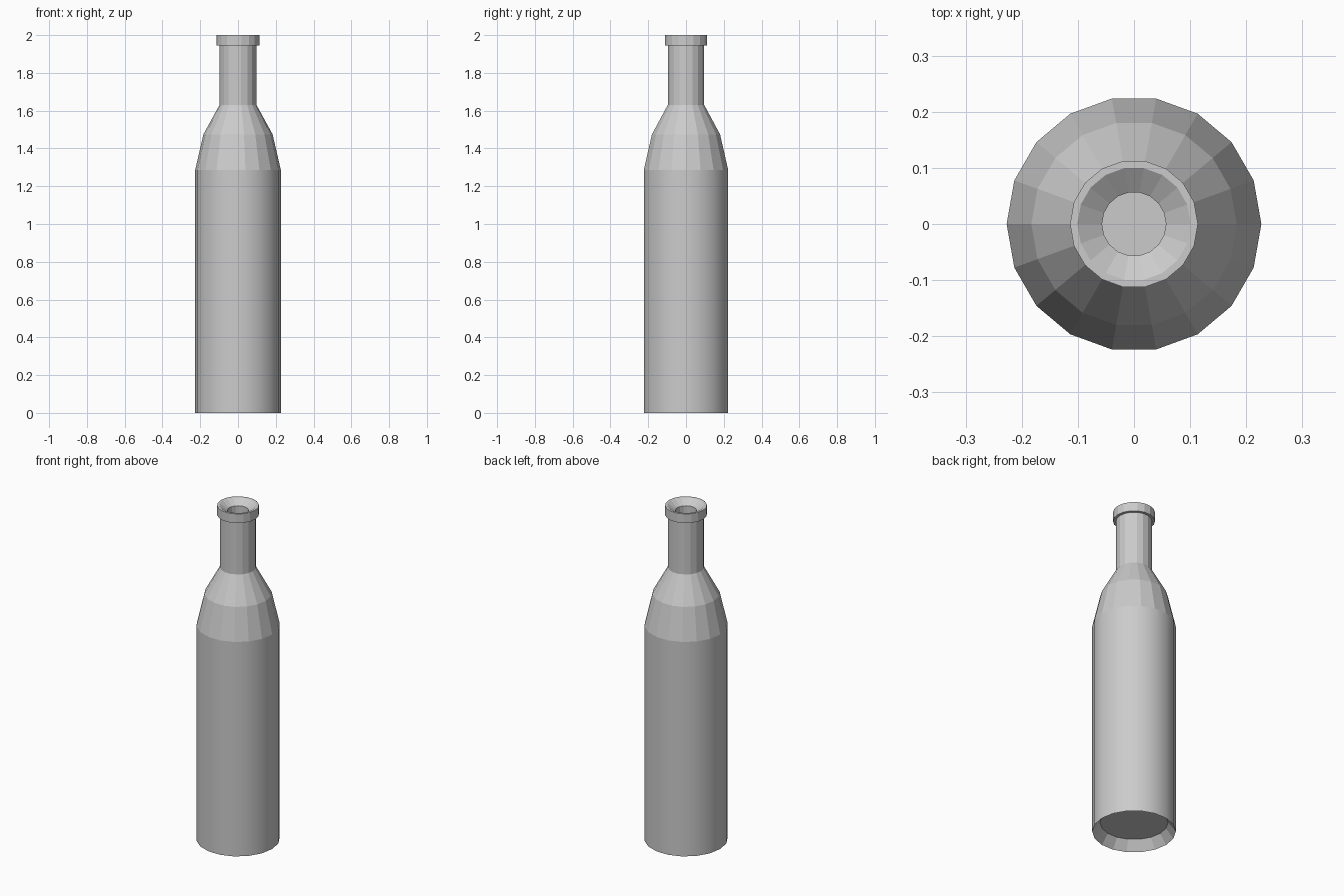
import bpy
import bmesh
from math import cos, sin, tau

cube = bpy.data.objects.get("Cube")
if cube:
    bpy.data.objects.remove(cube)

SIDES = 18

# Plain grey for the whole bottle
grey = bpy.data.materials.new("plain_grey")
grey.use_nodes = True
colour = (0.6, 0.6, 0.6, 1)
grey.diffuse_color = colour
grey.node_tree.nodes["Principled BSDF"].inputs["Base Color"].default_value = colour

# Radius and height, from the recessed base, up the outside, into the mouth
profile = [
    (0.185, 0.057),   # recessed base
    (0.227, 0),       # foot rim
    (0.227, 1.285),   # top of body
    (0.183, 1.475),   # shoulder bend
    (0.098, 1.63),    # foot of neck
    (0.098, 1.945),   # top of neck
    (0.114, 1.945),   # lip underside
    (0.114, 2),       # lip rim
    (0.101, 2),       # inner lip rim
    (0.057, 1.97),    # funnel end
    (0.057, 1.63),    # bore floor
]
BODY_BAND = 1

bm = bmesh.new()
rings = [[bm.verts.new((r * cos(tau * i / SIDES), r * sin(tau * i / SIDES), z))
          for i in range(SIDES)] for r, z in profile]

# Walls between neighbouring rings; only the straight body is smooth
for band, (low, high) in enumerate(zip(rings, rings[1:])):
    for i in range(SIDES):
        j = (i + 1) % SIDES
        face = bm.faces.new((low[i], low[j], high[j], high[i]))
        face.smooth = band == BODY_BAND

# Base and bore floor
bm.faces.new(rings[0][::-1])
bm.faces.new(rings[-1])

# Crisp edges wherever the profile bends
for edge in bm.edges:
    a, b = edge.verts
    if abs(a.co.z - b.co.z) < 0.001:
        edge.smooth = False

mesh = bpy.data.meshes.new("bottle")
bm.to_mesh(mesh)
bm.free()
mesh.materials.append(grey)
bottle = bpy.data.objects.new("bottle", mesh)
bpy.context.collection.objects.link(bottle)
